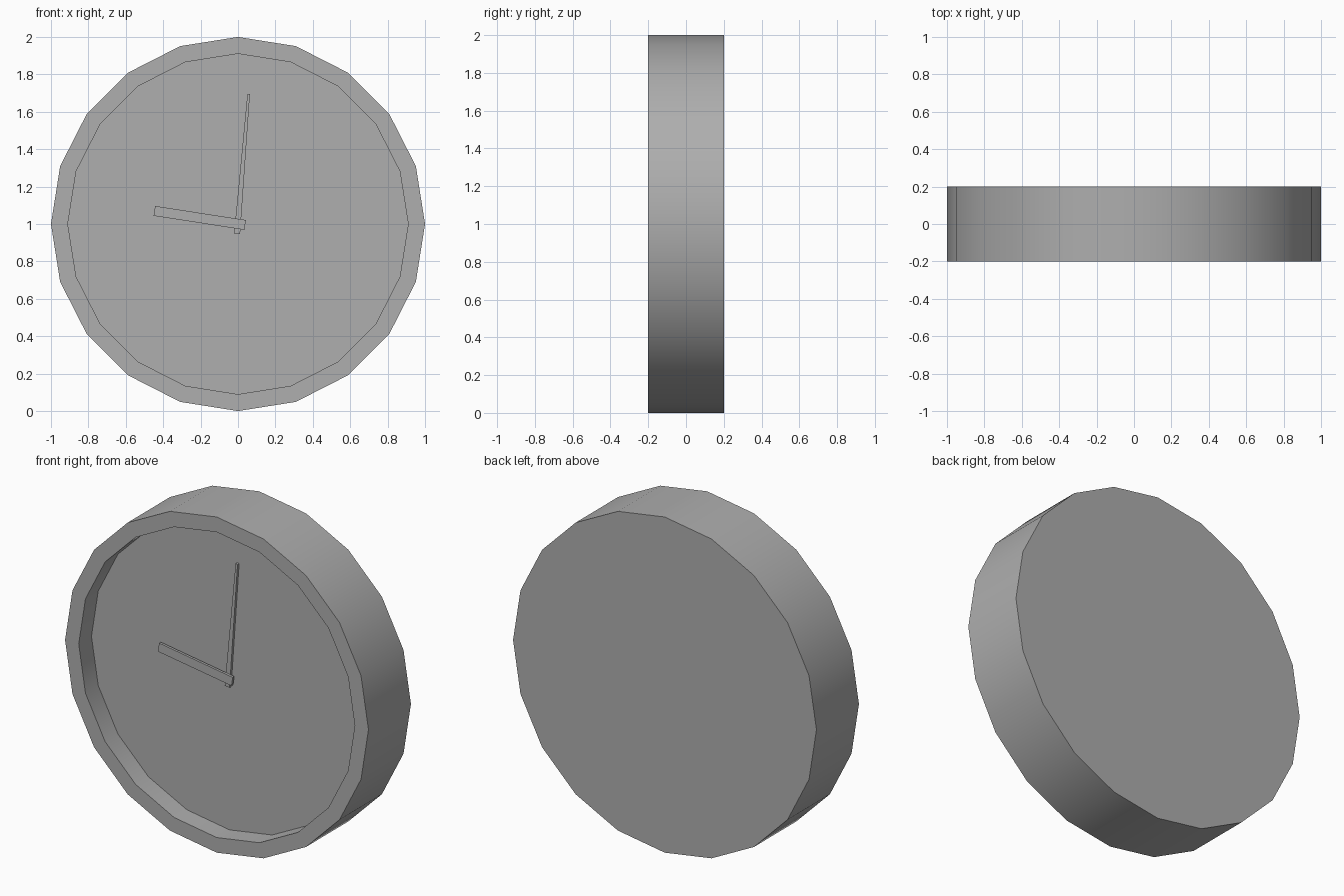
import bpy
import bmesh
import math
from mathutils import Vector

cube = bpy.data.objects.get("Cube")
if cube:
    bpy.data.objects.remove(cube, do_unlink=True)

SIDES = 20
CENTRE_Z = 1.0
GREY = (0.424, 0.424, 0.424, 1)

grey = bpy.data.materials.new("mid grey")
grey.use_nodes = True
grey.diffuse_color = GREY
grey.node_tree.nodes["Principled BSDF"].inputs["Base Color"].default_value = GREY


def finish(name, bm):
    """Turn a bmesh into a named grey object."""
    bmesh.ops.recalc_face_normals(bm, faces=bm.faces[:])
    mesh = bpy.data.meshes.new(name)
    bm.to_mesh(mesh)
    bm.free()
    mesh.materials.append(grey)
    obj = bpy.data.objects.new(name, mesh)
    bpy.context.collection.objects.link(obj)
    return obj


def lathe(name, profile):
    """Turn a (radius, y) profile about the y axis and cap both ends."""
    bm = bmesh.new()
    rings = []
    for radius, y in profile:
        angles = [math.tau * i / SIDES for i in range(SIDES)]
        rings.append([bm.verts.new((radius * math.cos(a), y, CENTRE_Z + radius * math.sin(a)))
                      for a in angles])
    for a, b in zip(rings, rings[1:]):
        for i in range(SIDES):
            j = (i + 1) % SIDES
            bm.faces.new((a[i], a[j], b[j], b[i]))
    bm.faces.new(rings[0])
    bm.faces.new(rings[-1])
    return finish(name, bm)


def hand(name, tail, tip, tail_width, tip_width, back, front):
    """Flat tapered bar from tail to tip, given as (x, z) points."""
    tail, tip = Vector(tail), Vector(tip)
    along = (tip - tail).normalized()
    side = Vector((-along.y, along.x))
    outline = [tail + side * tail_width / 2, tail - side * tail_width / 2,
               tip - side * tip_width / 2, tip + side * tip_width / 2]
    bm = bmesh.new()
    face = bm.faces.new([bm.verts.new((p.x, back, p.y)) for p in outline])
    grown = bmesh.ops.extrude_face_region(bm, geom=[face], use_keep_orig=True)
    verts = [v for v in grown["geom"] if isinstance(v, bmesh.types.BMVert)]
    bmesh.ops.translate(bm, verts=verts, vec=(0, front - back, 0))
    return finish(name, bm)


# Case with raised rim and recessed dial
case = lathe("clock_case", [(1, 0.2), (1, -0.2), (0.91, -0.2), (0.91, -0.08)])
bpy.ops.object.select_all(action="DESELECT")
case.select_set(True)
bpy.context.view_layer.objects.active = case
bpy.ops.object.shade_smooth_by_angle(angle=math.radians(30))

# Hands, the hour hand lying over the minute hand
hand("minute_hand", (-0.005, 0.947), (0.057, 1.695), 0.032, 0.013, -0.08, -0.095)
hand("hour_hand", (0.038, 0.995), (-0.447, 1.07), 0.053, 0.053, -0.095, -0.11)
